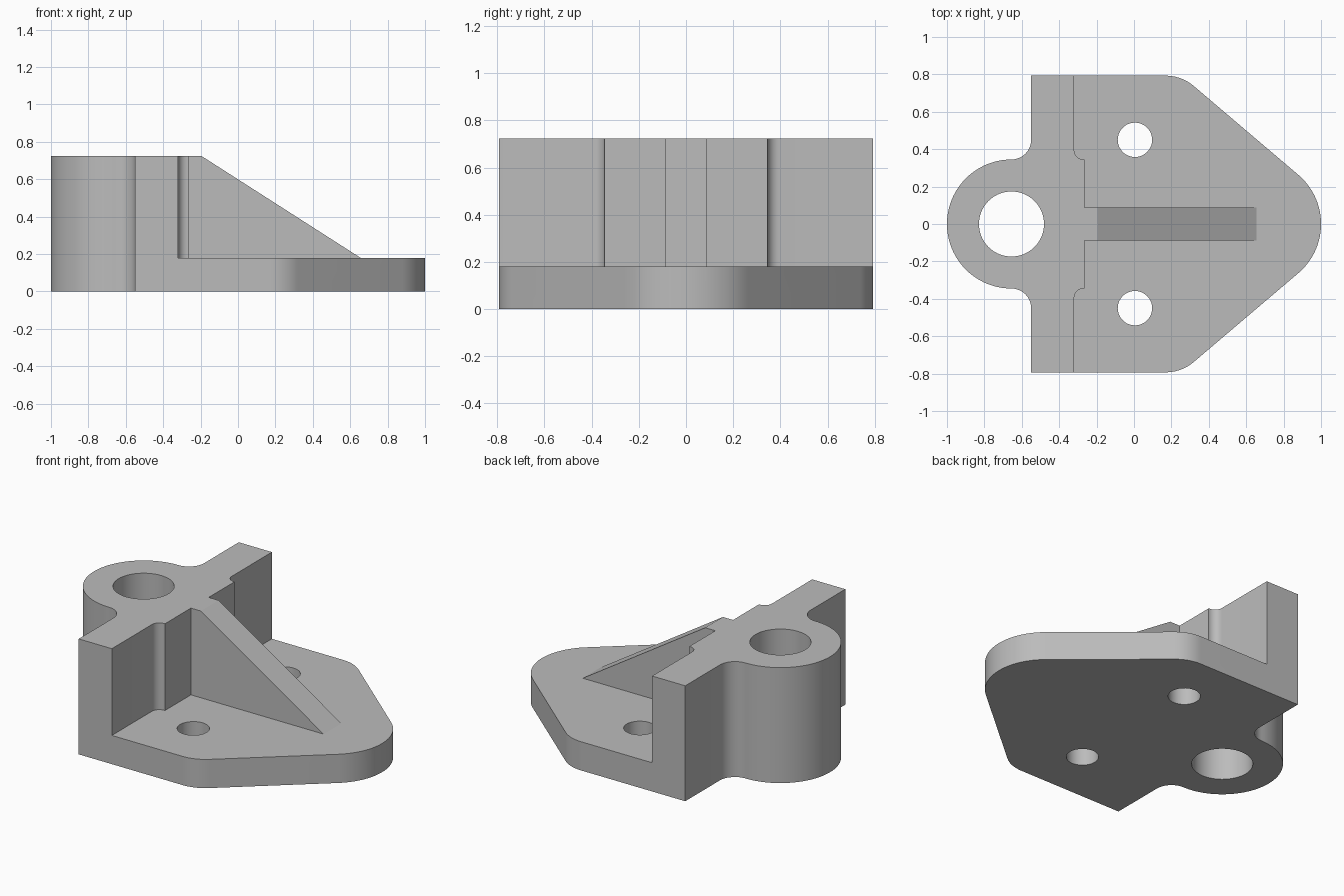
import bpy
import bmesh
from math import cos, sin, radians
from mathutils import Vector

cube = bpy.data.objects.get("Cube")
if cube:
    bpy.data.objects.remove(cube, do_unlink=True)

# Main dimensions
HEIGHT, FLOOR = 0.724, 0.18
HALF_WIDTH, RIB = 0.793, 0.088
BOSS_X, BOSS_R = -0.655, 0.345
WALL_BACK, WALL_FRONT, PAD_FRONT = -0.55, -0.32, -0.265

grey = bpy.data.materials.new("plain grey")
grey.use_nodes = True
colour = (0.5, 0.5, 0.5, 1)
grey.diffuse_color = colour
grey.node_tree.nodes["Principled BSDF"].inputs["Base Color"].default_value = colour


def arc(x, y, r, start, end, steps=12):
    angles = [radians(start + (end - start) * i / steps) for i in range(steps + 1)]
    return [(x + r * cos(a), y + r * sin(a)) for a in angles]


def prism(name, points, shift):
    """Extrude a closed flat polygon of 3D points along a vector."""
    bm = bmesh.new()
    face = bm.faces.new([bm.verts.new(p) for p in points])
    made = bmesh.ops.extrude_face_region(bm, geom=[face])["geom"]
    top = [g for g in made if isinstance(g, bmesh.types.BMVert)]
    bmesh.ops.translate(bm, verts=top, vec=Vector(shift))
    bmesh.ops.recalc_face_normals(bm, faces=bm.faces)
    mesh = bpy.data.meshes.new(name)
    bm.to_mesh(mesh)
    bm.free()
    mesh.materials.append(grey)
    obj = bpy.data.objects.new(name, mesh)
    bpy.context.collection.objects.link(obj)
    return obj


def upright(name, outline, low, high):
    return prism(name, [(x, y, low) for x, y in outline], (0, 0, high - low))


def cut(target, cutter):
    cutter.hide_render = True
    mod = target.modifiers.new("cut", 'BOOLEAN')
    mod.operation, mod.solver, mod.object = 'DIFFERENCE', 'EXACT', cutter
    bpy.context.view_layer.objects.active = target
    bpy.ops.object.modifier_apply(modifier=mod.name)
    bpy.data.objects.remove(cutter, do_unlink=True)


# Full plan outline: rounded nose, tapered side, wall end, fillet and boss
half = arc(-BOSS_X, 0, BOSS_R, 0, 49.5, 20)
half += arc(0.17, HALF_WIDTH - 0.23, 0.23, 49.5, 90)
half.append((WALL_BACK, HALF_WIDTH))
half += arc(BOSS_X, 0.45, 0.105, 0, -90)
half += arc(BOSS_X, 0, BOSS_R, 90, 180, 28)[1:]
outline = half + [(x, -y) for x, y in half[-2:0:-1]]
bracket = upright("bracket_body", outline, 0, HEIGHT)

# Sloping top of the rib
slope = [(-0.195, HEIGHT), (0.655, FLOOR), (1.2, FLOOR), (1.2, 1), (-0.195, 1)]
cut(bracket, prism("rib_slope_cutter", [(x, -1, z) for x, z in slope], (0, 2, 0)))

# Pockets either side of the rib, and the two mounting holes
pocket = [(WALL_FRONT, 1)] + arc(WALL_FRONT + 0.05, BOSS_R + 0.05, 0.05, 180, 270, 8)
pocket += [(PAD_FRONT, BOSS_R), (PAD_FRONT, RIB), (1.2, RIB), (1.2, 1)]
for side in (1, -1):
    cut(bracket, upright("pocket_cutter", [(x, side * y) for x, y in pocket], FLOOR, 1))
    hole = arc(0.005, side * 0.45, 0.092, 0, 360, 40)[:-1]
    cut(bracket, upright("mounting_hole_cutter", hole, -0.1, 0.5))

# Bore through the boss
bore = arc(BOSS_X, 0, 0.174, 0, 360, 56)[:-1]
cut(bracket, upright("bore_cutter", bore, -0.1, 1))

bpy.ops.object.select_all(action='DESELECT')
bracket.select_set(True)
bpy.context.view_layer.objects.active = bracket
bpy.ops.object.shade_smooth_by_angle(angle=radians(25))
